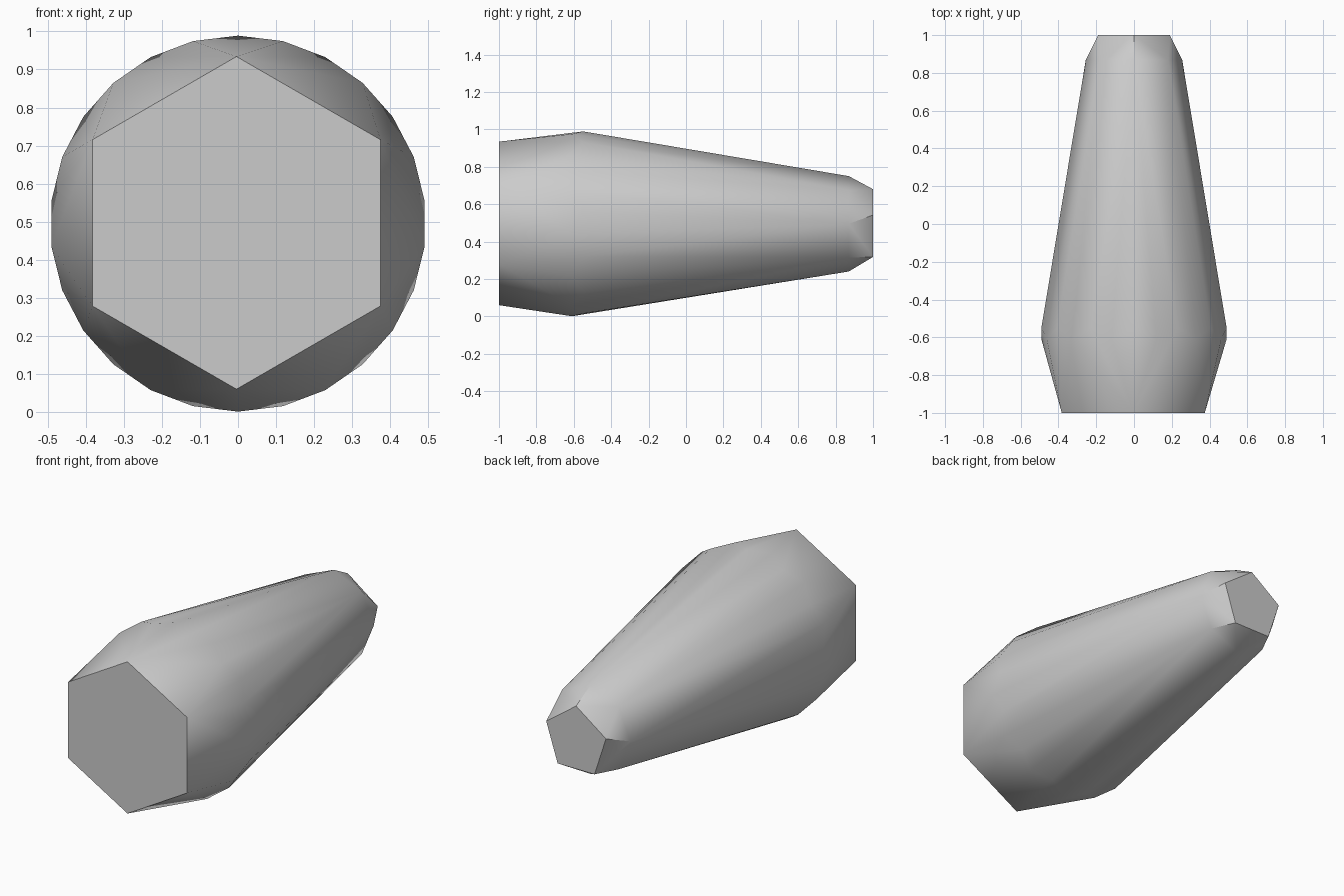
import bpy, bmesh
from math import sin, cos, tau

if "Cube" in bpy.data.objects:
    bpy.data.objects.remove(bpy.data.objects["Cube"])

grey = bpy.data.materials.new("plain grey")
grey.use_nodes = True
colour = (0.6, 0.6, 0.6, 1)
grey.diffuse_color = colour
grey.node_tree.nodes["Principled BSDF"].inputs["Base Color"].default_value = colour

bm = bmesh.new()


def ring(sides, radius, height, y_even, y_odd=None, x=0):
    """Ring of points around the y axis, first point at the top."""
    for i in range(sides):
        a = tau * i / sides
        y = y_odd if y_odd is not None and i % 2 else y_even
        bm.verts.new((x + radius * sin(a), y, height + radius * cos(a)))


ring(6, 0.437, 0.497, -1, x=-0.004)       # flat six-sided front
ring(26, 0.494, 0.495, -0.55, -0.61)      # widest girth, zigzag seam
ring(8, 0.255, 0.495, 0.87)               # narrow rear shoulder
ring(5, 0.2, 0.48, 1)                     # flat five-sided rear tip

# Skin the rings with one faceted shell
hull = bmesh.ops.convex_hull(bm, input=bm.verts[:])
bmesh.ops.delete(bm, geom=[v for v in bm.verts if not v.link_faces], context='VERTS')

# Merge the flat end caps into single faces
for end in (-1, 1):
    cap = [f for f in bm.faces if all(abs(v.co.y - end) < 0.001 for v in f.verts)]
    if len(cap) > 1:
        bmesh.ops.dissolve_faces(bm, faces=cap)
bmesh.ops.recalc_face_normals(bm, faces=bm.faces[:])

mesh = bpy.data.meshes.new("tapered_body")
bm.to_mesh(mesh)
bm.free()
mesh.materials.append(grey)
body = bpy.data.objects.new("tapered_body", mesh)
bpy.context.collection.objects.link(body)

# Smooth flanks, crisp cap rims
bpy.ops.object.select_all(action='DESELECT')
body.select_set(True)
bpy.context.view_layer.objects.active = body
bpy.ops.object.shade_smooth_by_angle(angle=0.6)
